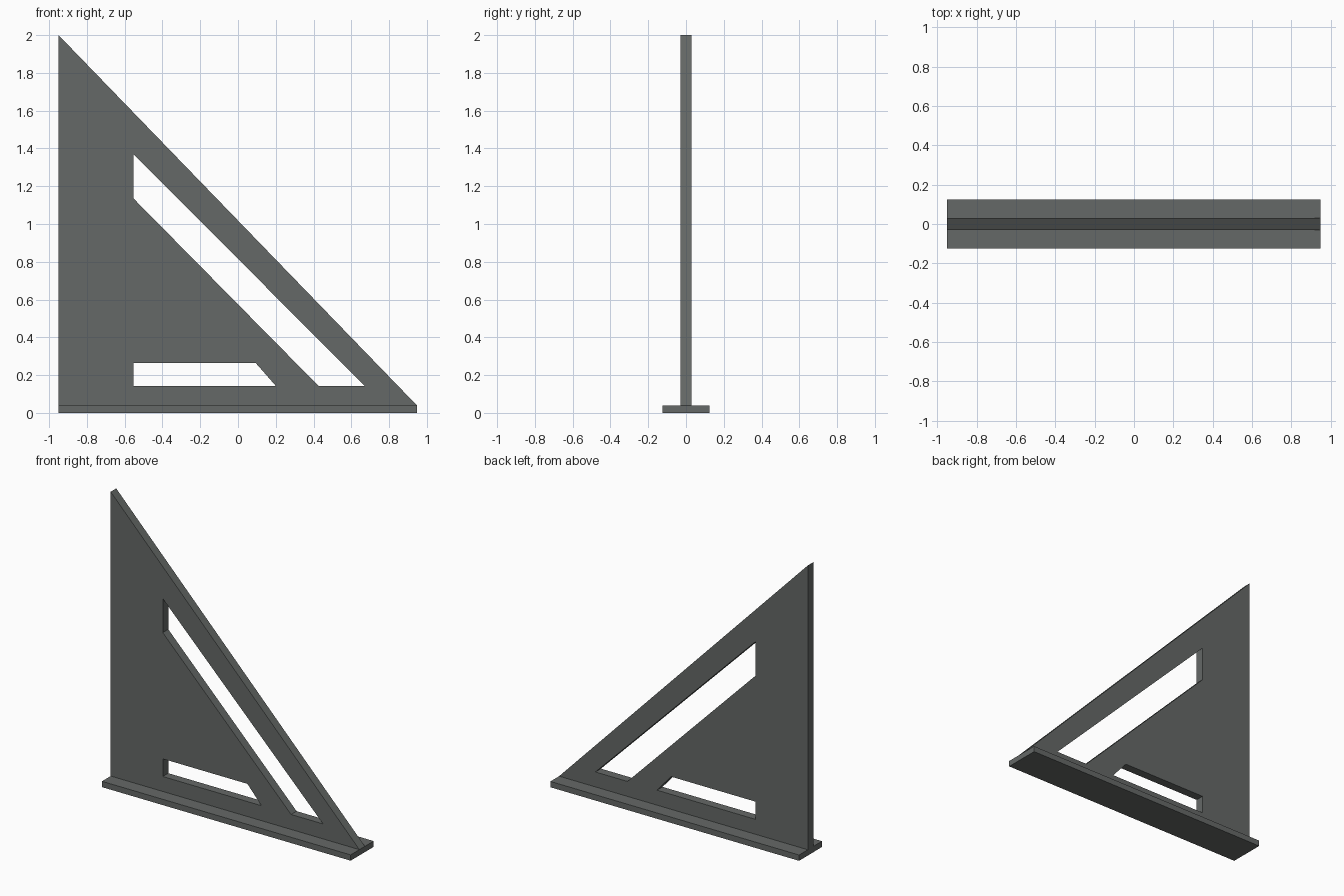
import bpy, math

if "Cube" in bpy.data.objects:
    bpy.data.objects.remove(bpy.data.objects["Cube"])

grey = bpy.data.materials.new("dark grey metal")
grey.diffuse_color = (0.13, 0.14, 0.135, 1)
grey.use_nodes = True
grey.node_tree.nodes["Principled BSDF"].inputs["Base Color"].default_value = grey.diffuse_color

X0, X1 = -0.95, 0.947
BASE_H = 0.04

# Triangular blade: outline plus two slots, filled and extruded
loops = [
    [(X0, BASE_H), (X1, BASE_H), (X0, 2.0)],
    [(-0.553, 1.37), (-0.553, 1.135), (0.426, 0.143), (0.67, 0.143)],
    [(-0.553, 0.265), (0.093, 0.265), (0.20, 0.143), (-0.553, 0.143)],
]
curve = bpy.data.curves.new("blade", 'CURVE')
curve.dimensions = '2D'
curve.fill_mode = 'BOTH'
curve.extrude = 0.03
for pts in loops:
    s = curve.splines.new('POLY')
    s.points.add(len(pts) - 1)
    for p, (x, z) in zip(s.points, pts):
        p.co = (x, z, 0, 1)
    s.use_cyclic_u = True
blade = bpy.data.objects.new("blade", curve)
bpy.context.collection.objects.link(blade)
blade.rotation_euler.x = math.pi / 2
bpy.context.view_layer.objects.active = blade
blade.select_set(True)
bpy.ops.object.convert(target='MESH')
blade = bpy.context.object
blade.data.materials.clear()
blade.data.materials.append(grey)
bpy.ops.object.shade_flat()

# Flat fence along the bottom edge
bpy.ops.mesh.primitive_cube_add(size=1, location=((X0 + X1) / 2, 0, BASE_H / 2))
fence = bpy.context.object
fence.name = "fence"
fence.scale = (X1 - X0, 0.25, BASE_H)
fence.data.materials.append(grey)
